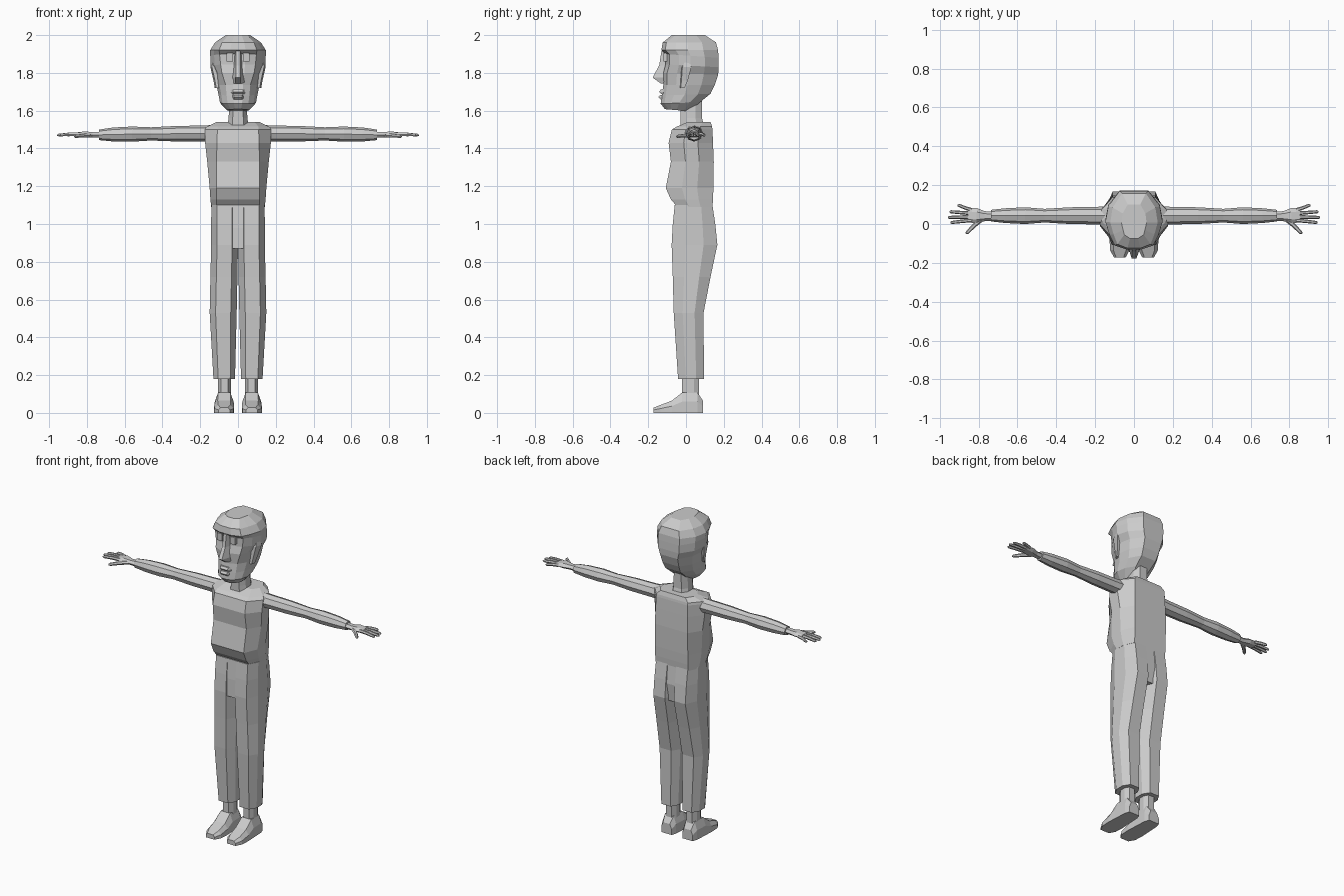
import bpy, bmesh, math
from mathutils import Vector

grey = bpy.data.materials.new("plain grey")
grey.diffuse_color = (0.6, 0.6, 0.6, 1)


def loft(name, rings, mirror=False):
    """Skin a list of equal-length closed rings and cap both ends."""
    bm = bmesh.new()
    vs = [[bm.verts.new(p) for p in r] for r in rings]
    n = len(vs[0])
    for a, b in zip(vs, vs[1:]):
        for i in range(n):
            j = (i + 1) % n
            bm.faces.new((a[i], a[j], b[j], b[i]))
    bm.faces.new(vs[0][::-1])
    bm.faces.new(vs[-1])
    bmesh.ops.recalc_face_normals(bm, faces=bm.faces)
    me = bpy.data.meshes.new(name)
    bm.to_mesh(me)
    bm.free()
    me.materials.append(grey)
    ob = bpy.data.objects.new(name, me)
    bpy.context.collection.objects.link(ob)
    if mirror:
        ob.modifiers.new("mirror", 'MIRROR').use_mirror_merge = False
    return ob


def octagon(z, x0, x1, y0, y1, cx=0.22, cy=0.3):
    """Chamfered rectangle at height z; cx, cy are chamfer fractions."""
    a, b = (x1 - x0) * cx, (y1 - y0) * cy
    return [(x0 + a, y0, z), (x1 - a, y0, z), (x1, y0 + b, z), (x1, y1 - b, z),
            (x1 - a, y1, z), (x0 + a, y1, z), (x0, y1 - b, z), (x0, y0 + b, z)]


def tube(name, path, sides=6, mirror=True):
    """Tube in the ground plane; path holds (x, y, z, half width, half height)."""
    pts = [Vector(p[:3]) for p in path]
    side = (pts[-1] - pts[0]).cross(Vector((0, 0, 1))).normalized()
    rings = []
    for p, (_, _, _, w, h) in zip(pts, path):
        rings.append([p + side * w * math.cos(k * math.tau / sides)
                      + Vector((0, 0, h * math.sin(k * math.tau / sides)))
                      for k in range(sides)])
    return loft(name, rings, mirror)


def block(name, x0, x1, y0, y1, z0, z1, mirror=False):
    return loft(name, [[(x0, y0, z), (x1, y0, z), (x1, y1, z), (x0, y1, z)]
                       for z in (z0, z1)], mirror)


# Torso: height, half width, front, back, chamfer
loft("torso", [octagon(z, -w, w, f, b, c, 0.34) for z, w, f, b, c in [
    (1.09, .142, -.045, .14, .10), (1.13, .146, -.08, .143, .11),
    (1.19, .15, -.107, .145, .12), (1.33, .163, -.08, .147, .15),
    (1.43, .174, -.092, .143, .18), (1.50, .176, -.075, .14, .19),
    (1.515, .165, -.05, .138, .17), (1.54, .115, .01, .13, .12)]])

# Trouser legs: height, inner x, outer x, front, back
loft("trouser_leg", [octagon(z, a, o, f, b) for z, a, o, f, b in [
    (.18, .016, .13, -.042, .095), (.53, .007, .15, -.065, .093),
    (.72, .003, .146, -.07, .13), (.89, .0, .142, -.076, .166),
    (1.0, .0, .142, -.07, .155), (1.10, .0, .141, -.06, .14)]], True)
# Hip block closes the groove between the legs above the crotch
loft("hips", [octagon(z, -.11, .11, f, b, .15) for z, f, b in [
    (.87, -.07, .14), (.98, -.068, .152), (1.10, -.059, .139)]])

# Ankles and shoes
loft("ankle", [octagon(z, .037, .105, -.02, .068) for z in (.08, .22)], True)
loft("shoe", [[(.073 - w, y, 0), (.073 + w, y, 0), (.073 + w, y, h * .55),
               (.073 + w * .65, y, h), (.073 - w * .65, y, h),
               (.073 - w, y, h * .55)] for y, w, h in [
    (-.172, .03, .028), (-.135, .05, .042), (-.075, .053, .065),
    (-.02, .05, .108), (.06, .046, .108), (.09, .036, .065)]], True)

# Arms with bulges above and below the elbow
tube("arm", [(x, .043, z, w, h) for x, z, w, h in [
    (.13, 1.48, .048, .044), (.20, 1.479, .045, .042), (.33, 1.478, .043, .041),
    (.46, 1.477, .035, .035), (.56, 1.476, .043, .04), (.66, 1.474, .038, .037),
    (.735, 1.472, .03, .028)]], 8)

# Hands: palm, four fingers and a thumb
tube("palm", [(.725, .04, 1.472, .024, .018), (.77, .04, 1.472, .026, .016),
              (.81, .042, 1.475, .040, .018), (.855, .046, 1.474, .036, .012)])
for name, y0, x1, y1 in [("index_finger", .019, .945, .008),
                         ("middle_finger", .037, .957, .034),
                         ("ring_finger", .055, .95, .063),
                         ("little_finger", .072, .908, .096)]:
    tube(name, [(.835, y0, 1.475, .010, .010),
                ((.835 + x1) / 2, (y0 + y1) / 2, 1.475, .009, .010),
                (x1 - .008, y1, 1.471, .008, .008), (x1, y1, 1.47, .004, .004)])
tube("thumb", [(.785, .025, 1.47, .014, .012), (.825, -.01, 1.467, .011, .011),
               (.858, -.044, 1.464, .009, .009), (.865, -.05, 1.463, .004, .004)])

# Neck
loft("neck", [octagon(z, -w, w, f, b) for z, w, f, b in [
    (1.50, .058, -.03, .10), (1.56, .05, -.03, .085), (1.68, .043, -.03, .085)]])


def head_ring(zf, zb, w, fw, yf, yb):
    """Head section: flat narrow face in front, round skull behind."""
    d = yb - yf
    half = [(fw * .4, yf), (fw, yf + .02), (w * .86, yf + d * .25), (w, yf + d * .47),
            (w * .9, yf + d * .74), (w * .5, yb)]
    full = half + [(-x, y) for x, y in half[::-1]]
    return [(x, y, zf + (zb - zf) * (y - yf) / d) for x, y in full]


# Head: front height, back height, half width, face half width, front, back
loft("head", [head_ring(*r) for r in [
    (1.608, 1.597, .06, .04, -.112, .02), (1.637, 1.645, .095, .055, -.134, .075),
    (1.68, 1.69, .103, .06, -.128, .13), (1.735, 1.735, .114, .065, -.12, .152),
    (1.80, 1.79, .122, .085, -.12, .17), (1.845, 1.83, .144, .092, -.108, .173),
    (1.90, 1.88, .147, .098, -.108, .172), (1.92, 1.92, .147, .10, -.130, .17),
    (1.96, 1.962, .122, .085, -.124, .158), (2.0, 2.0, .065, .05, -.075, .10)]])

# Nose wedge: height, half width at the face, half width at the ridge, front
loft("nose", [[(-a, -.10, z), (a, -.10, z), (b, y, z), (-b, y, z)] for z, a, b, y in [
    (1.745, .042, .012, -.135), (1.775, .036, .012, -.177), (1.84, .024, .010, -.142),
    (1.915, .018, .010, -.130)]])

# Eyes, lips, chin and ears
block("eye", .027, .062, -.119, -.09, 1.86, 1.905, True)
for name, z, w, y in [("upper_lip", 1.70, .042, -.143), ("lower_lip", 1.672, .036, -.146)]:
    loft(name, [[(-w, -.11, z + h), (w, -.11, z + h), (w * .6, y + d, z + h),
                 (-w * .6, y + d, z + h)] for h, d in [(-.012, .012), (0, 0), (.012, .01)]])
loft("ear", [[(.10, y - r, z), (o, y - r * .7, z), (o + .008, y + r, z), (.10, y + r, z)]
             for z, y, r, o in [(1.72, -.02, .012, .115), (1.76, -.01, .02, .122),
                                (1.83, .0, .028, .138), (1.855, .005, .018, .135)]], True)
